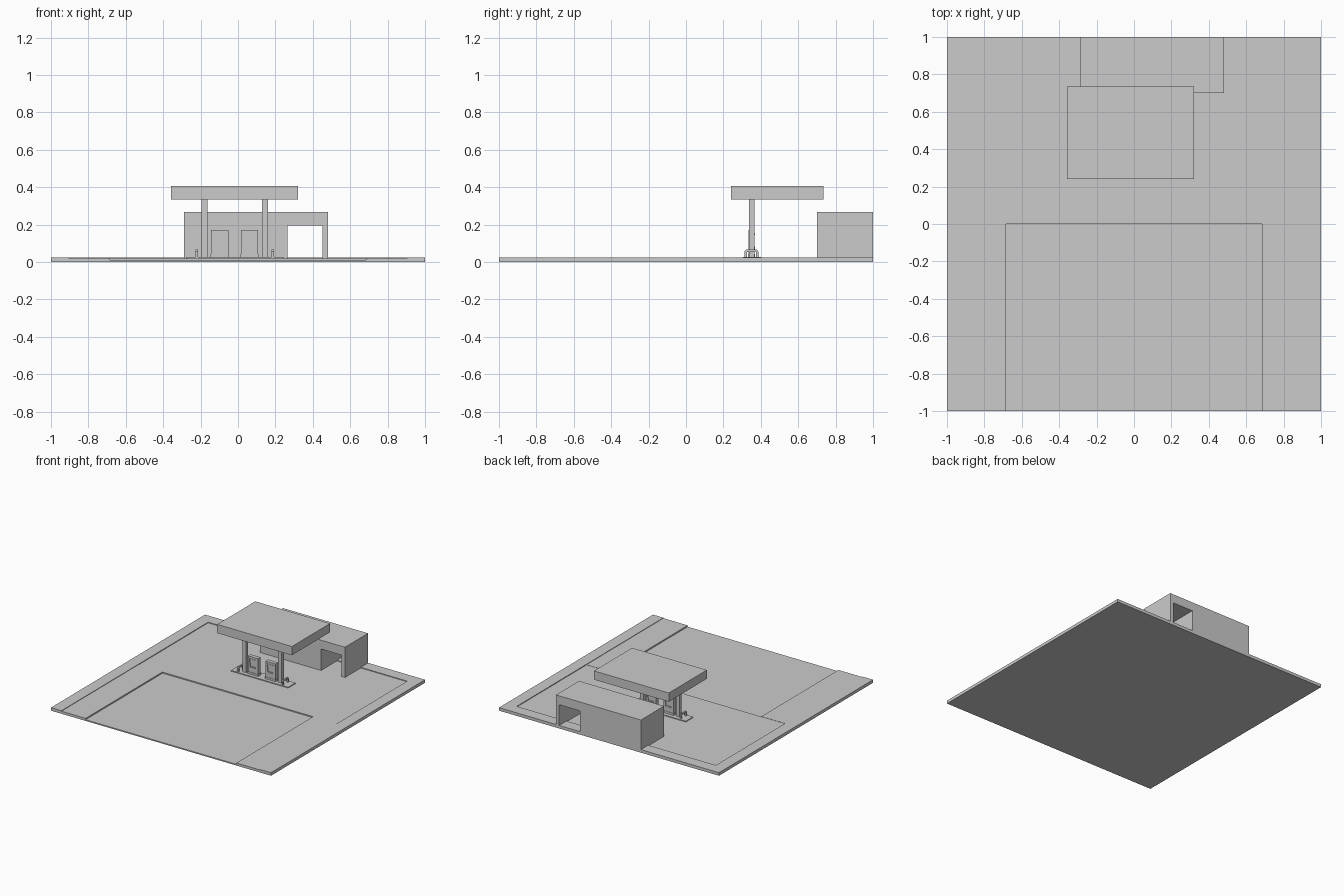
import bpy, bmesh
from mathutils import Vector

if "Cube" in bpy.data.objects:
    bpy.data.objects.remove(bpy.data.objects["Cube"])

MID = -0.018  # centre line of canopy and pump island


def box(name, x0, x1, y0, y1, z0, z1):
    bm = bmesh.new()
    bmesh.ops.create_cube(bm, size=1)
    for v in bm.verts:
        v.co = Vector((x1 if v.co.x > 0 else x0,
                       y1 if v.co.y > 0 else y0,
                       z1 if v.co.z > 0 else z0))
    return finish(name, bm)


def finish(name, bm):
    bmesh.ops.recalc_face_normals(bm, faces=bm.faces)
    me = bpy.data.meshes.new(name)
    bm.to_mesh(me)
    bm.free()
    ob = bpy.data.objects.new(name, me)
    bpy.context.collection.objects.link(ob)
    return ob


def prism(name, outline, axis, a, b):
    """Extrude a 2D outline along x or y from a to b."""
    bm = bmesh.new()
    co = (lambda u, w: (a, u, w)) if axis == 'x' else (lambda u, w: (u, a, w))
    face = bm.faces.new([bm.verts.new(co(u, w)) for u, w in outline])
    out = bmesh.ops.extrude_face_region(bm, geom=[face])
    step = Vector((b - a, 0, 0)) if axis == 'x' else Vector((0, b - a, 0))
    bmesh.ops.translate(bm, vec=step,
                        verts=[g for g in out['geom'] if isinstance(g, bmesh.types.BMVert)])
    return finish(name, bm)


# Front half: stepped section of road, pavements and outer kerbs
prism("road_section", [(-1, 0), (1, 0), (1, .025), (.905, .025), (.905, .021),
                       (.685, .021), (.685, .01), (-.685, .01), (-.685, .021),
                       (-.905, .021), (-.905, .025), (-1, .025)], 'y', -1, 0)

# Back half: forecourt with raised rim on three sides
box("forecourt", -.905, .905, 0, .905, 0, .019)
box("rim_left", -1, -.905, 0, 1, 0, .025)
box("rim_right", .905, 1, 0, 1, 0, .025)
box("rim_back", -.905, .905, .905, 1, 0, .025)

# Shop with an open drive-through bay on its right
prism("shop_building", [(-.29, .015), (.265, .015), (.265, .195), (.452, .195),
                        (.452, .015), (.482, .015), (.482, .268), (-.29, .268)],
      'y', .70, 1.0)

# Canopy roof
box("canopy", MID - .34, MID + .34, .24, .735, .335, .407)

# Pump island
box("pump_island", MID - .26, MID + .26, .305, .40, .015, .026)

for side, s in (("left", -1), ("right", 1)):
    def bx(name, a, b, y0, y1, z0, z1):
        xs = sorted((MID + s * a, MID + s * b))
        return box(f"{name}_{side}", *xs, y0, y1, z0, z1)

    # Canopy column
    bx("column", .146, .178, .336, .366, .02, .34)

    # Fuel pump: plinth, body and sunken panels cut on both faces
    bx("pump_plinth", .032, .128, .332, .370, .02, .042)
    pump = bx("pump_body", .034, .126, .335, .367, .04, .17)
    c = MID + s * .08
    for face, y0, y1 in (("front", .32, .341), ("back", .361, .38)):
        cutter = prism(f"panel_cutter_{face}_{side}",
                       [(c - .026, .088), (c + .026, .088),
                        (c + .034, .157), (c - .034, .157)], 'y', y0, y1)
        cutter.hide_render = True
        cutter.hide_set(True)
        mod = pump.modifiers.new("panel", 'BOOLEAN')
        mod.operation = 'DIFFERENCE'
        mod.solver = 'EXACT'
        mod.object = cutter
    for face, y0, y1 in (("front", .333, .336), ("back", .366, .369)):
        bx(f"pump_lower_panel_{face}", .052, .108, y0, y1, .052, .082)
        bx(f"pump_top_strip_{face}", .044, .116, y0, y1, .144, .152)

    # Arched guard rail at the end of the island
    xs = sorted((MID + s * .197, MID + s * .21))
    prism(f"guard_rail_{side}",
          [(.313, .02), (.313, .056), (.321, .066), (.379, .066), (.387, .056),
           (.387, .02), (.375, .02), (.375, .054), (.325, .054), (.325, .02)],
          'x', *xs)
